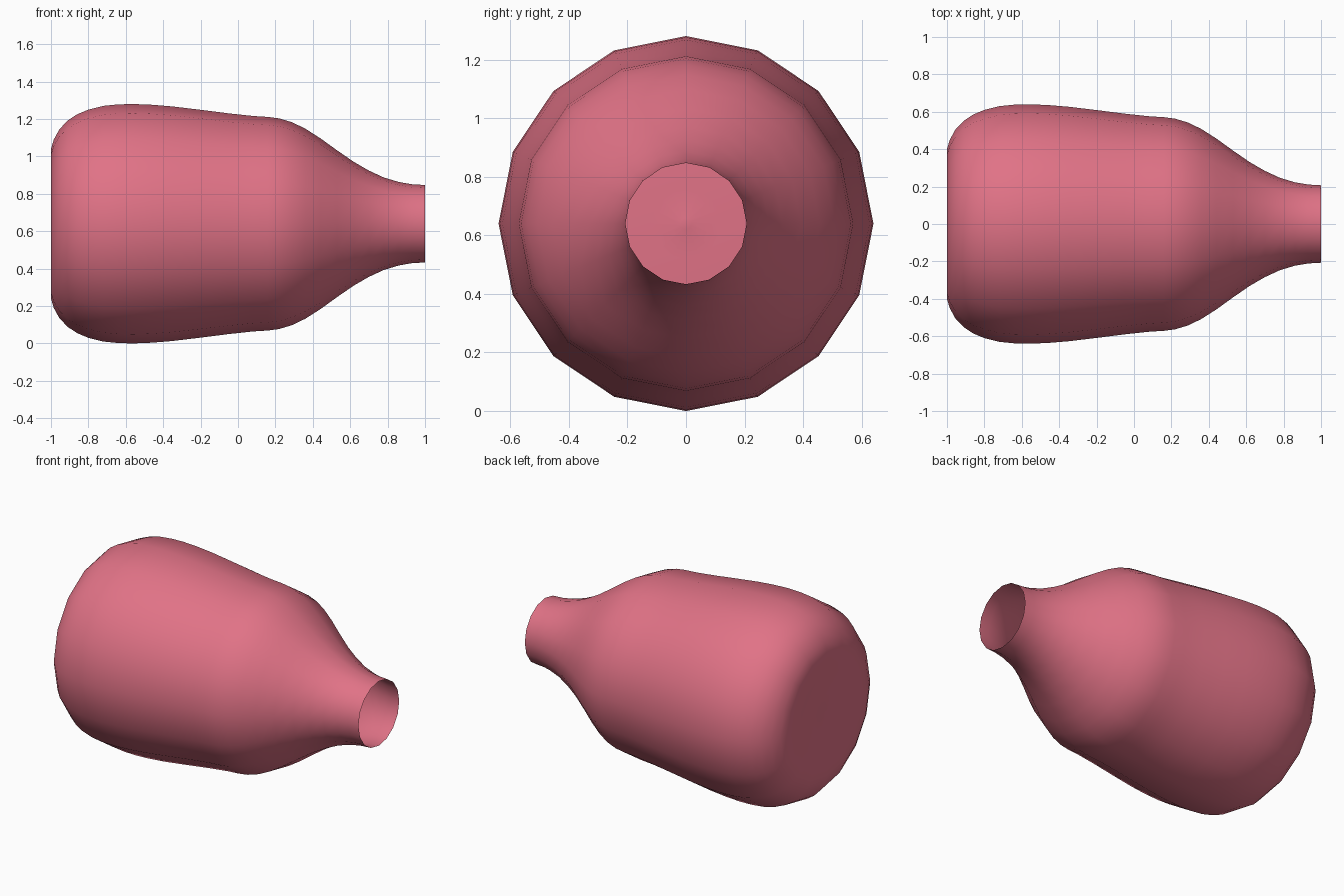
import bpy, bmesh, math

if "Cube" in bpy.data.objects:
    bpy.data.objects.remove(bpy.data.objects["Cube"])

AXIS_Z = 0.64
SIDES = 16

# bottle outline from base to mouth: (x, radius)
PROFILE = [(-0.99, 0.02), (-0.99, 0.12), (-0.995, 0.26), (-1.0, 0.36), (-1.0, 0.40),
           (-0.985, 0.45), (-0.955, 0.505), (-0.91, 0.552), (-0.86, 0.585), (-0.80, 0.61),
           (-0.72, 0.63), (-0.64, 0.638), (-0.56, 0.64), (-0.46, 0.636), (-0.35, 0.627),
           (-0.20, 0.609), (-0.05, 0.590), (0.08, 0.576), (0.16, 0.571), (0.22, 0.563),
           (0.29, 0.542), (0.36, 0.508), (0.44, 0.457), (0.53, 0.392), (0.62, 0.33),
           (0.70, 0.284), (0.78, 0.247), (0.86, 0.223), (0.93, 0.211), (1.0, 0.207)]

pink = bpy.data.materials.new("rose pink")
pink.diffuse_color = (0.75, 0.17, 0.24, 1)
pink.use_nodes = True
pink.node_tree.nodes["Principled BSDF"].inputs["Base Color"].default_value = pink.diffuse_color

# lathe the outline around the horizontal axis, mouth left open
bm = bmesh.new()
rings = []
for x, r in PROFILE:
    rings.append([bm.verts.new((x, r * math.sin(a), AXIS_Z + r * math.cos(a)))
                  for a in (2 * math.pi * i / SIDES for i in range(SIDES))])
for a, b in zip(rings, rings[1:]):
    for i in range(SIDES):
        j = (i + 1) % SIDES
        bm.faces.new((a[i], a[j], b[j], b[i]))

# base centre
centre = bm.verts.new((-0.985, 0, AXIS_Z))
for i in range(SIDES):
    bm.faces.new((centre, rings[0][(i + 1) % SIDES], rings[0][i]))

bmesh.ops.recalc_face_normals(bm, faces=bm.faces[:])
# make sure the skin faces outward
side = max(bm.faces, key=lambda f: f.calc_center_median().z)
if side.normal.z < 0:
    bmesh.ops.reverse_faces(bm, faces=bm.faces[:])
for f in bm.faces:
    f.smooth = True

mesh = bpy.data.meshes.new("bottle")
bm.to_mesh(mesh)
bm.free()
mesh.materials.append(pink)
bottle = bpy.data.objects.new("bottle", mesh)
bpy.context.collection.objects.link(bottle)
